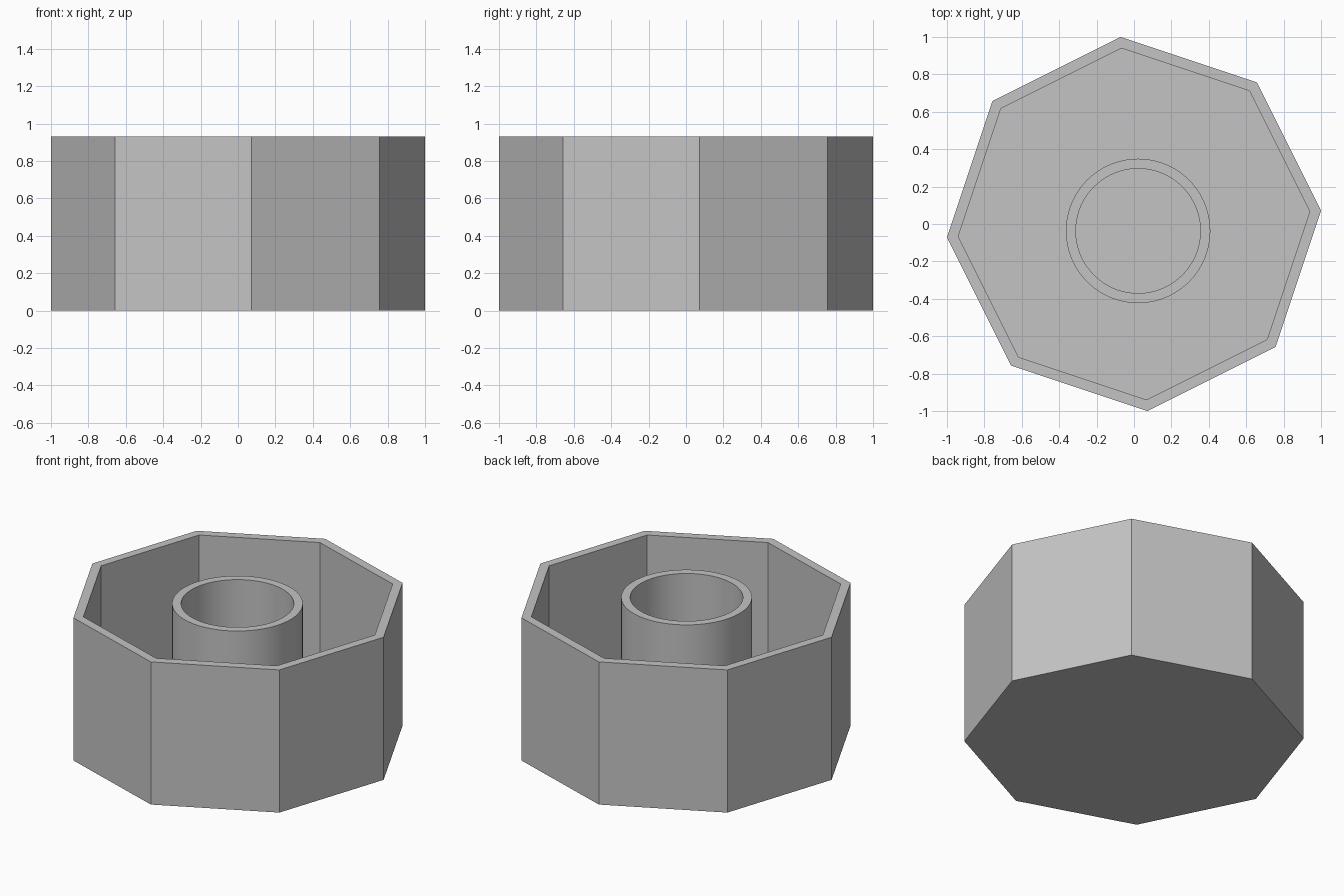
import bpy
import bmesh
from math import cos, sin, pi, radians

cube = bpy.data.objects.get("Cube")
if cube:
    bpy.data.objects.remove(cube, do_unlink=True)

HEIGHT = 0.93
FLOOR = 0.055

grey = bpy.data.materials.new("plain grey")
grey.use_nodes = True
colour = (0.55, 0.55, 0.55, 1)
grey.diffuse_color = colour
grey.node_tree.nodes["Principled BSDF"].inputs["Base Color"].default_value = colour


def turned(name, profile, sides, turn=0.0, centre=(0, 0), caps=False):
    """Sweep a (radius, z) profile round a vertical axis; cap both ends or close the loop."""
    bm = bmesh.new()
    rings = []
    for radius, z in profile:
        angles = [turn + 2 * pi * i / sides for i in range(sides)]
        rings.append([bm.verts.new((radius * cos(a), radius * sin(a), z)) for a in angles])
    pairs = list(zip(rings, rings[1:]))
    if caps:
        bm.faces.new(rings[0])
        bm.faces.new(rings[-1])
    else:
        pairs.append((rings[-1], rings[0]))
    for low, high in pairs:
        for i in range(sides):
            j = (i + 1) % sides
            bm.faces.new((low[i], low[j], high[j], high[i]))
    bmesh.ops.recalc_face_normals(bm, faces=bm.faces)
    mesh = bpy.data.meshes.new(name)
    bm.to_mesh(mesh)
    bm.free()
    mesh.materials.append(grey)
    obj = bpy.data.objects.new(name, mesh)
    obj.location = (*centre, 0)
    bpy.context.collection.objects.link(obj)
    return obj


# Eight-sided open box with a solid floor
turned("octagonal_box",
       [(1.0025, 0), (1.0025, HEIGHT), (0.942, HEIGHT), (0.942, FLOOR)],
       sides=8, turn=radians(4.1), caps=True)

# Round tube standing on the floor, slightly off centre
tube = turned("inner_tube",
              [(0.386, FLOOR), (0.386, HEIGHT), (0.333, HEIGHT), (0.333, FLOOR)],
              sides=96, centre=(0.022, -0.037))
bpy.ops.object.select_all(action='DESELECT')
tube.select_set(True)
bpy.context.view_layer.objects.active = tube
bpy.ops.object.shade_smooth_by_angle(angle=radians(30))
